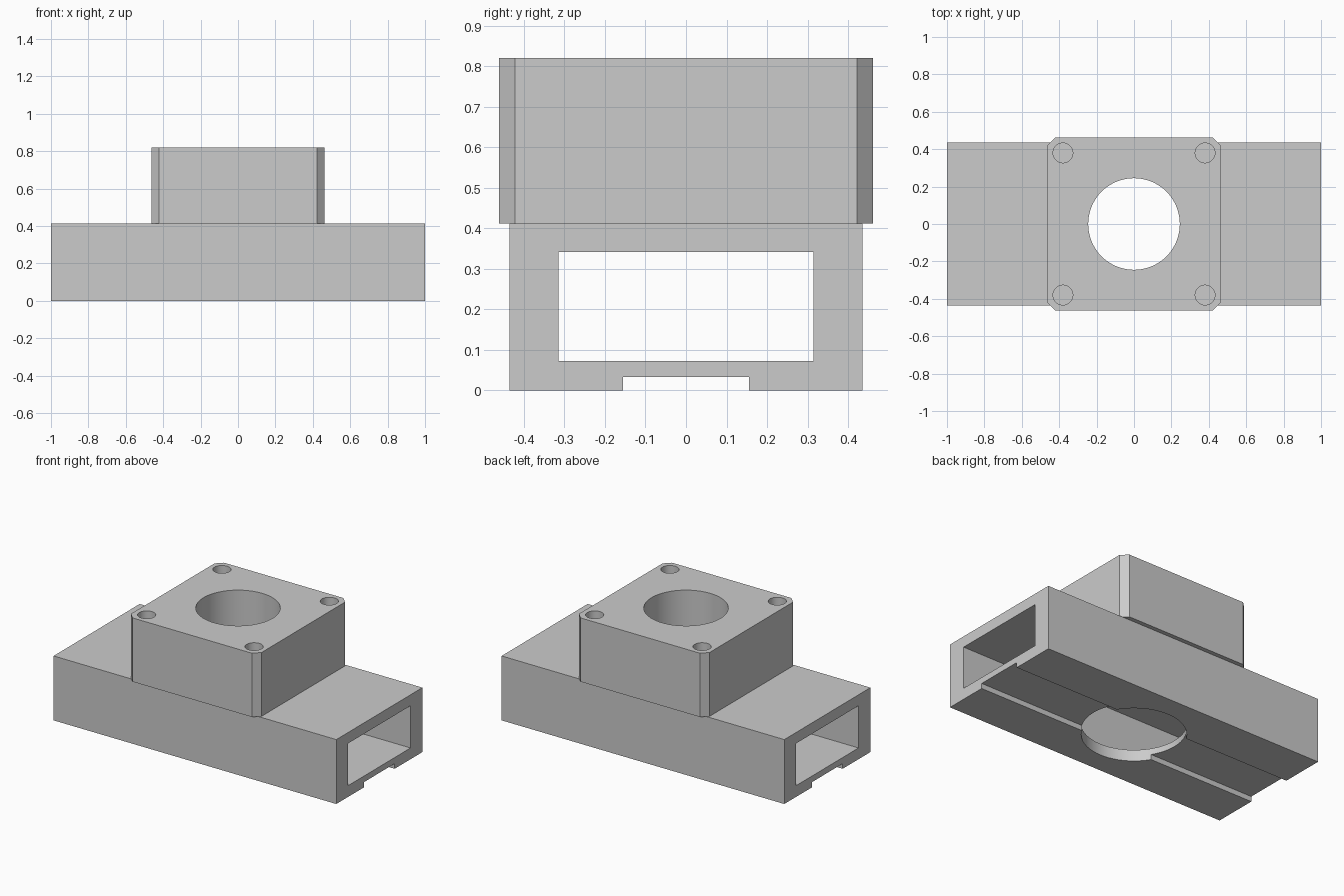
import bpy
import bmesh
import math
from mathutils import Vector

if "Cube" in bpy.data.objects:
    bpy.data.objects.remove(bpy.data.objects["Cube"], do_unlink=True)

grey = bpy.data.materials.new("light grey")
grey.use_nodes = True
colour = (0.6, 0.6, 0.6, 1)
grey.diffuse_color = colour
grey.node_tree.nodes["Principled BSDF"].inputs["Base Color"].default_value = colour


def prism(name, outline, direction):
    """Extrude a closed outline of 3D points along a direction."""
    bm = bmesh.new()
    face = bm.faces.new([bm.verts.new(p) for p in outline])
    top = bmesh.ops.extrude_face_region(bm, geom=[face])["geom"]
    moved = [v for v in top if isinstance(v, bmesh.types.BMVert)]
    bmesh.ops.translate(bm, verts=moved, vec=Vector(direction))
    bmesh.ops.recalc_face_normals(bm, faces=bm.faces)
    mesh = bpy.data.meshes.new(name)
    bm.to_mesh(mesh)
    bm.free()
    mesh.materials.append(grey)
    obj = bpy.data.objects.new(name, mesh)
    bpy.context.collection.objects.link(obj)
    return obj


def round_cutter(radius, x, y, low, high, sides=64):
    angles = [math.tau * i / sides for i in range(sides)]
    ring = [(x + radius * math.cos(a), y + radius * math.sin(a), low) for a in angles]
    return prism("cutter", ring, (0, 0, high - low))


def box_cutter(half_y, low, high):
    ring = [(-1.1, -half_y, low), (-1.1, half_y, low),
            (-1.1, half_y, high), (-1.1, -half_y, high)]
    return prism("cutter", ring, (2.2, 0, 0))


def cut(target, cutters):
    bpy.context.view_layer.objects.active = target
    for cutter in cutters:
        mod = target.modifiers.new("cut", "BOOLEAN")
        mod.operation = "DIFFERENCE"
        mod.solver = "EXACT"
        mod.object = cutter
        bpy.ops.object.modifier_apply(modifier=mod.name)
        bpy.data.objects.remove(cutter, do_unlink=True)


LENGTH, WIDTH, DECK, TOP = 1.0, 0.435, 0.412, 0.82
BLOCK, CHAMFER, BORE = 0.462, 0.04, 0.245

# Hollow rectangular base with a shallow groove along its underside
base = prism("hollow_base",
             [(-LENGTH, -WIDTH, 0), (-LENGTH, WIDTH, 0),
              (-LENGTH, WIDTH, DECK), (-LENGTH, -WIDTH, DECK)], (2 * LENGTH, 0, 0))
cut(base, [box_cutter(0.315, 0.072, 0.342),
           box_cutter(0.155, -0.1, 0.033),
           round_cutter(BORE, 0, 0, 0.2, 0.6),
           round_cutter(0.3, 0, 0, -0.1, 0.2)])

# Chamfered mounting block with a central bore and four screw holes
inner = BLOCK - CHAMFER
outline = []
for sx, sy in ((1, 1), (-1, 1), (-1, -1), (1, -1)):
    pair = [(sx * BLOCK, sy * inner, DECK), (sx * inner, sy * BLOCK, DECK)]
    outline += pair if sx * sy > 0 else pair[::-1]
block = prism("mounting_block", outline, (0, 0, TOP - DECK))
cut(block, [round_cutter(BORE, 0, 0, 0.2, 1)]
    + [round_cutter(0.053, sx * 0.38, sy * 0.38, 0.2, 1, 32)
       for sx in (-1, 1) for sy in (-1, 1)])

# Smooth bores, sharp corners
for obj in (base, block):
    bpy.ops.object.select_all(action="DESELECT")
    obj.select_set(True)
    bpy.context.view_layer.objects.active = obj
    bpy.ops.object.shade_smooth_by_angle(angle=math.radians(30))
